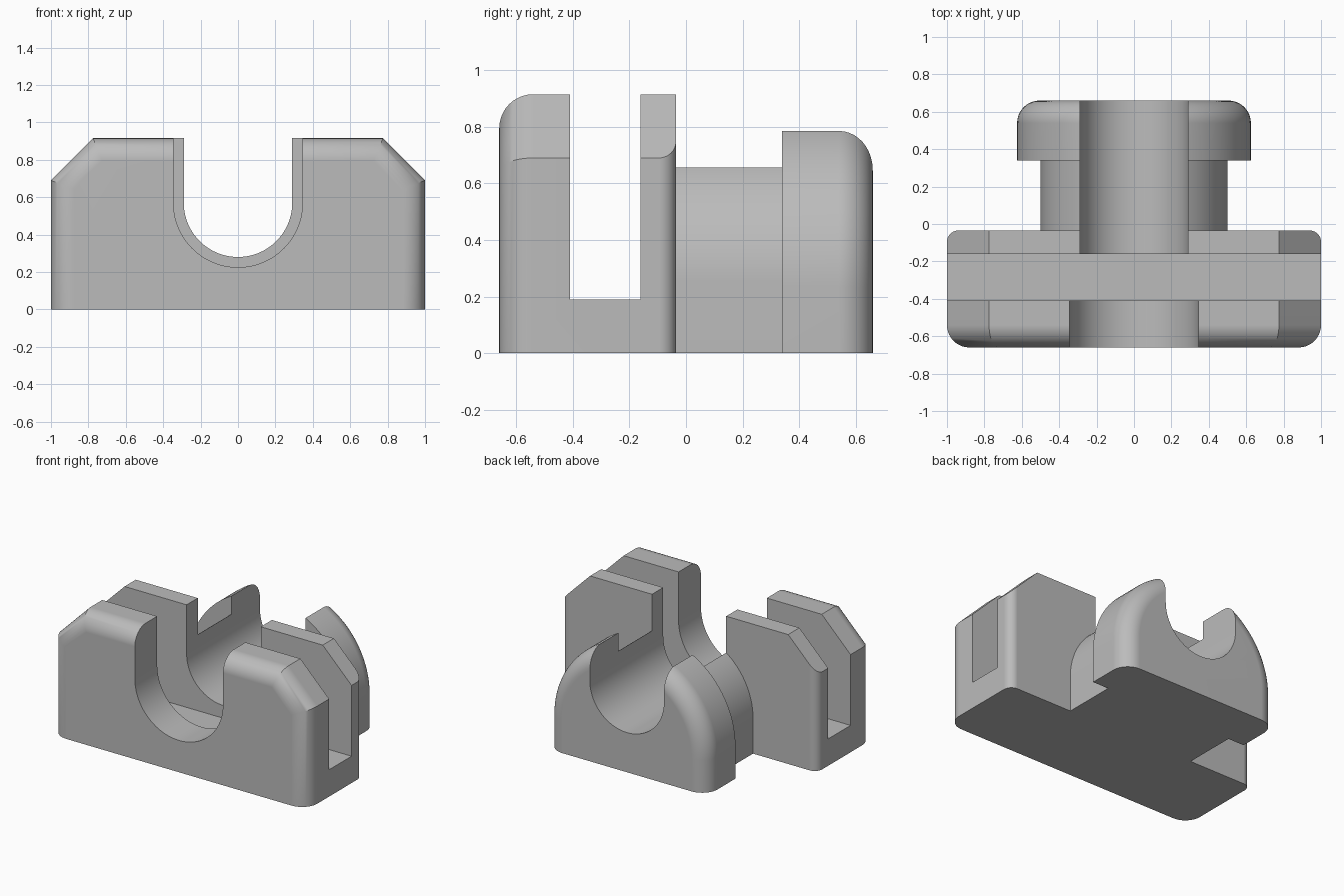
import bpy, bmesh, math

if "Cube" in bpy.data.objects:
    bpy.data.objects.remove(bpy.data.objects["Cube"])

grey = bpy.data.materials.new("plain grey")
grey.use_nodes = True
grey.diffuse_color = (0.5, 0.5, 0.5, 1)
grey.node_tree.nodes["Principled BSDF"].inputs["Base Color"].default_value = (0.5, 0.5, 0.5, 1)


def loft(name, sections):
    """Skin a solid through (y, [(x, z), ...]) sections."""
    bm = bmesh.new()
    rings = [[bm.verts.new((x, y, z)) for x, z in pts] for y, pts in sections]
    for a, b in zip(rings, rings[1:]):
        for i in range(len(a)):
            j = (i + 1) % len(a)
            bm.faces.new((a[i], a[j], b[j], b[i]))
    bm.faces.new(rings[0])
    bm.faces.new(rings[-1])
    bmesh.ops.recalc_face_normals(bm, faces=bm.faces)
    mesh = bpy.data.meshes.new(name)
    bm.to_mesh(mesh)
    bm.free()
    mesh.materials.append(grey)
    obj = bpy.data.objects.new(name, mesh)
    bpy.context.collection.objects.link(obj)
    return obj


def mirrored(half):
    """Close a right-hand half profile across x = 0."""
    return half + [(-x, z) for x, z in reversed(half)]


def plate_profile(side, top):
    """Chamfered plate, inset at the sides and top."""
    corner = math.tan(math.pi / 8)
    w, h, run = 1.0, 0.915, 0.225
    if top:   # inset all outer edges evenly
        low, high = (w - side, h - run - side * corner), (w - run - top * corner, h - top)
    else:     # inset the upright sides only
        low, high = (w - side, h - run + side), (w - run, h)
    return mirrored([(w - side, 0), low, high])


def dome_profile(r, centre, inset=0):
    """Upright sides with a semicircular top."""
    r -= inset
    n = 24
    arc = [(r * math.cos(i * math.pi / 2 / n), centre + r * math.sin(i * math.pi / 2 / n))
           for i in range(n)]
    pts = mirrored([(r, 0)] + arc)
    pts.insert(len(pts) // 2, (0, centre + r))
    return pts


def channel_profile(r, centre=0.57, n=40):
    """U-shaped groove open at the top."""
    arc = [(-r * math.cos(i * math.pi / n), centre - r * math.sin(i * math.pi / n))
           for i in range(n + 1)]
    return [(-r, 1.3)] + arc + [(r, 1.3)]


def fillet(radius, n=10):
    """(depth from the end face, inset) pairs, from face to full size."""
    angles = [i * math.pi / 2 / n for i in range(n + 1)]
    return [(radius * (1 - math.cos(a)), radius * (1 - math.sin(a))) for a in angles]


def combine(target, tool, operation):
    mod = target.modifiers.new(tool.name, 'BOOLEAN')
    mod.operation = operation
    mod.solver = 'EXACT'
    mod.object = tool
    bpy.ops.object.select_all(action='DESELECT')
    bpy.context.view_layer.objects.active = target
    target.select_set(True)
    bpy.ops.object.modifier_apply(modifier=mod.name)
    bpy.data.objects.remove(tool)


# Wide front plate: rounded front rim, small rounded rear uprights
front = [(-0.66 + d, plate_profile(i, i)) for d, i in fillet(0.12)]
rear = [(-0.035 - d, plate_profile(i, 0)) for d, i in reversed(fillet(0.06))]
block = loft("grooved_block", front + rear)

# Narrow neck and larger rear collar with a rounded back rim
neck = loft("neck", [(-0.1, dome_profile(0.5, 0.25)), (0.4, dome_profile(0.5, 0.25))])
collar = loft("collar", [(0.34, dome_profile(0.625, 0.232))] +
              [(0.66 - d, dome_profile(0.625, 0.232, i)) for d, i in reversed(fillet(0.12))])
combine(block, neck, 'UNION')
combine(block, collar, 'UNION')

# Cross slot, then the lengthwise groove, wider ahead of the slot
slot = [(-1.2, 0.19), (1.2, 0.19), (1.2, 1.3), (-1.2, 1.3)]
combine(block, loft("slot_cut", [(-0.41, slot), (-0.16, slot)]), 'DIFFERENCE')
for name, y0, y1, r in (("front_groove_cut", -0.8, -0.3, 0.345),
                        ("rear_groove_cut", -0.3, 0.8, 0.29)):
    u = channel_profile(r)
    combine(block, loft(name, [(y0, u), (y1, u)]), 'DIFFERENCE')

# Smooth the rounds, keep flat faces flat
bpy.ops.object.shade_smooth_by_angle(angle=math.radians(30))
weighted = block.modifiers.new("even_shading", 'WEIGHTED_NORMAL')
weighted.keep_sharp = True
